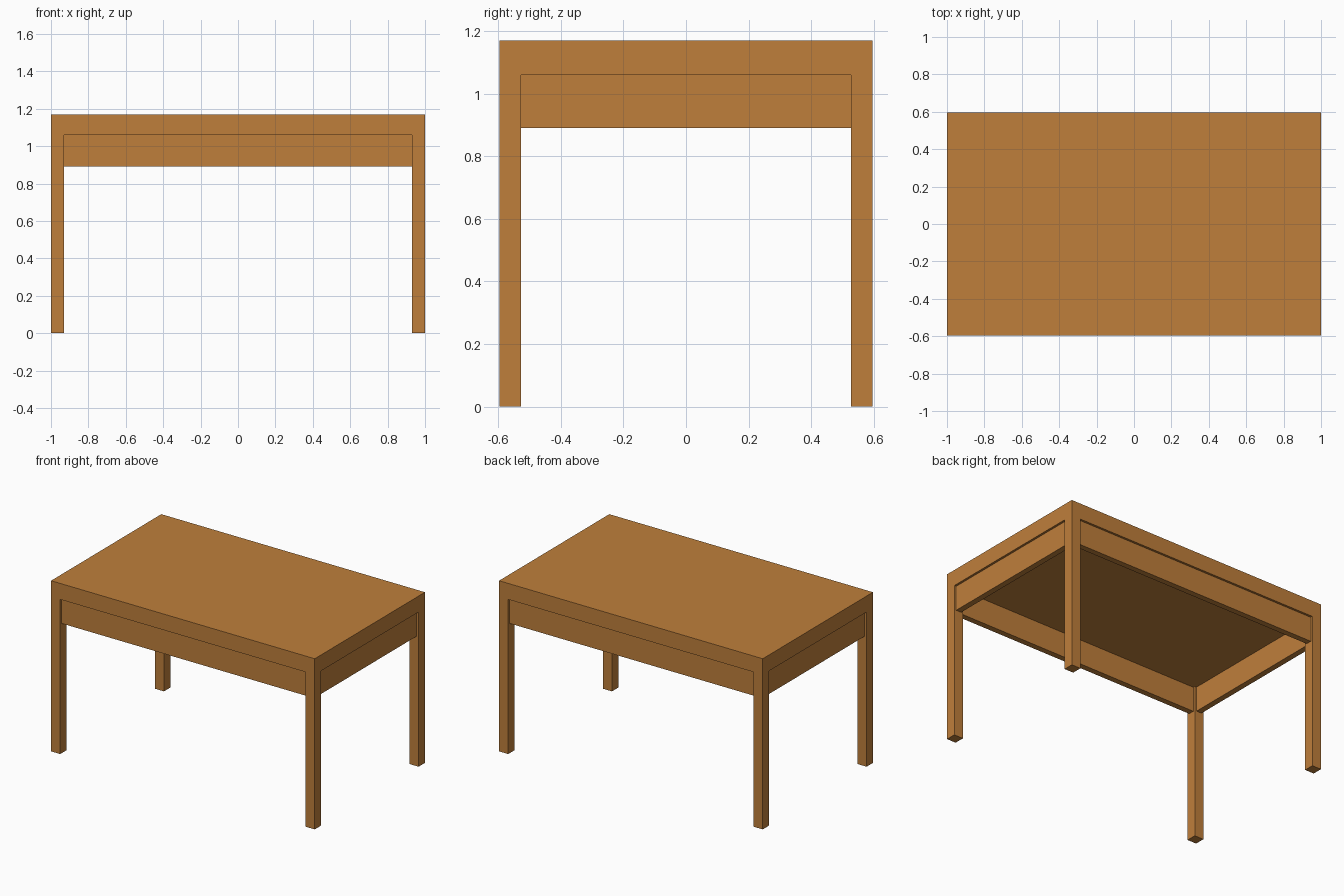
import bpy

if "Cube" in bpy.data.objects:
    bpy.data.objects.remove(bpy.data.objects["Cube"])

wood = bpy.data.materials.new("warm wood")
wood.diffuse_color = (0.52, 0.212, 0.044, 1)
wood.use_nodes = True
wood.node_tree.nodes["Principled BSDF"].inputs["Base Color"].default_value = wood.diffuse_color

# Overall dimensions
HX, HY = 1.0, 0.597            # half length and half depth
TOP, SLAB, APRON = 1.17, 1.06, 0.89
LEG = 0.069                    # leg width
INSET, THICK = 0.015, 0.04     # apron setback and thickness


def box(name, x0, x1, y0, y1, z0, z1):
    bpy.ops.mesh.primitive_cube_add(
        size=1, location=((x0 + x1) / 2, (y0 + y1) / 2, (z0 + z1) / 2))
    ob = bpy.context.object
    ob.name = name
    ob.scale = (abs(x1 - x0), abs(y1 - y0), z1 - z0)
    bpy.ops.object.transform_apply(location=False, rotation=False, scale=True)
    ob.data.materials.append(wood)
    return ob


# Table top slab
box("table_top", -HX, HX, -HY, HY, SLAB, TOP)

# Four square legs, flush with the corners
for sx, side in ((-1, "left"), (1, "right")):
    for sy, end in ((-1, "front"), (1, "back")):
        box(f"{end}_{side}_leg", sx * (HX - LEG), sx * HX,
            sy * (HY - LEG), sy * HY, 0, SLAB)

# Long aprons, slightly set back between the legs
for sy, end in ((-1, "front"), (1, "back")):
    y = HY - INSET
    box(f"{end}_apron", -HX + LEG, HX - LEG,
        sy * (y - THICK), sy * y, APRON, SLAB)

# Short aprons
for sx, side in ((-1, "left"), (1, "right")):
    x = HX - INSET
    box(f"{side}_apron", sx * (x - THICK), sx * x,
        -HY + LEG, HY - LEG, APRON, SLAB)
